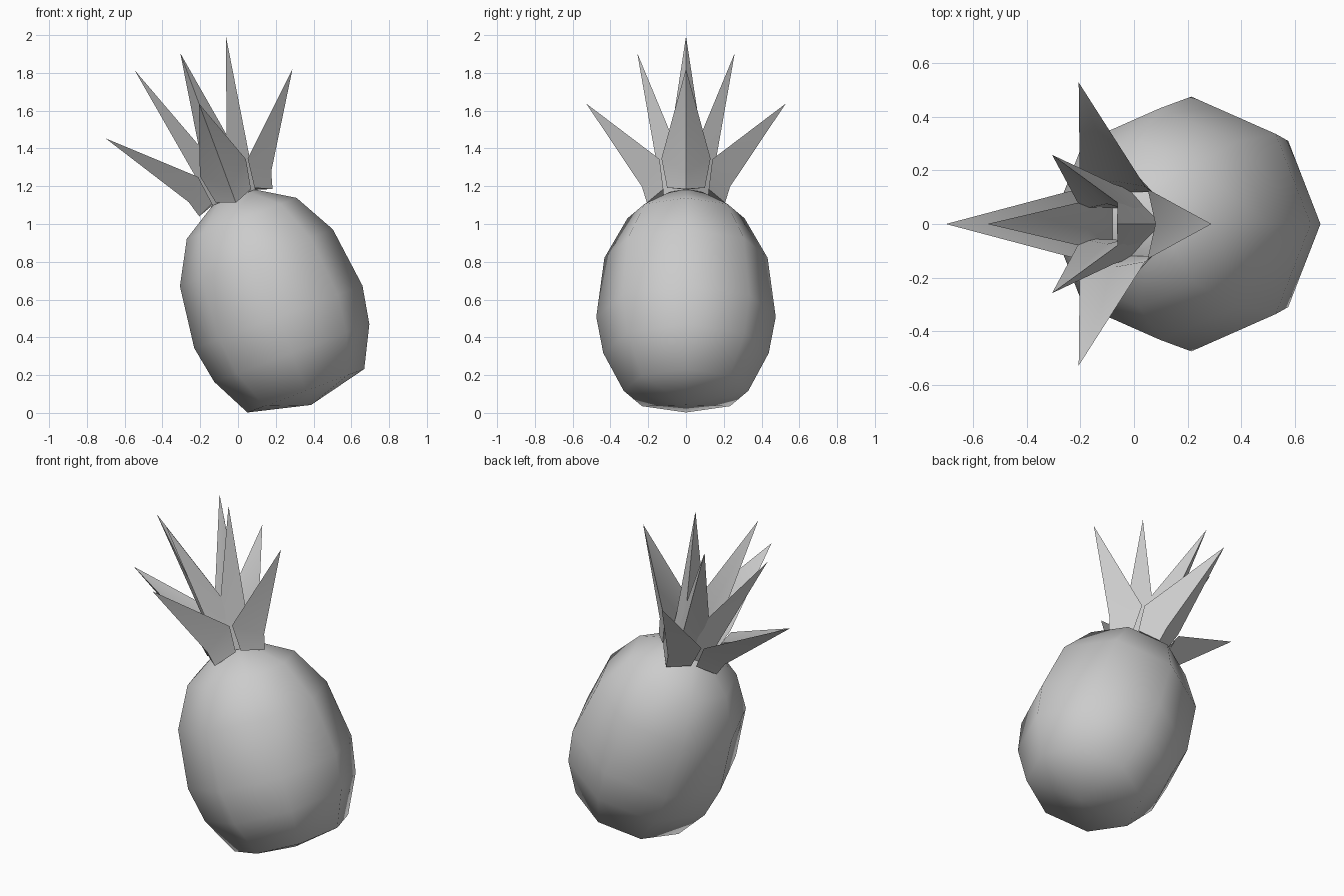
import bpy, bmesh, math
from mathutils import Matrix, Vector

if "Cube" in bpy.data.objects:
    bpy.data.objects.remove(bpy.data.objects["Cube"])

# Shared frame: origin at the neck, z axis leaning 20.4 degrees towards -x
LEAN = Matrix.Translation((-0.025, 0, 1.15)) @ Matrix.Rotation(-math.radians(20.4), 4, 'Y')


def finish(bm, name, angle):
    bmesh.ops.recalc_face_normals(bm, faces=bm.faces)
    bm.transform(LEAN)
    mesh = bpy.data.meshes.new(name)
    bm.to_mesh(mesh)
    bm.free()
    obj = bpy.data.objects.new(name, mesh)
    bpy.context.collection.objects.link(obj)
    bpy.ops.object.select_all(action='DESELECT')
    obj.select_set(True)
    bpy.context.view_layer.objects.active = obj
    bpy.ops.object.shade_smooth_by_angle(angle=math.radians(angle))


def skin(bm, rings, bottom=None, top=None):
    """Join rings of points into a skin; close each end with a pole or a cap."""
    vr = [[bm.verts.new(p) for p in r] for r in rings]
    n = len(vr[0])
    for a, b in zip(vr, vr[1:]):
        for i in range(n):
            j = (i + 1) % n
            bm.faces.new((a[i], a[j], b[j], b[i]))
    for ring, pole in ((vr[0], bottom), (vr[-1], top)):
        if pole is None:
            bm.faces.new(ring)
        else:
            p = bm.verts.new(pole)
            for i in range(n):
                bm.faces.new((ring[i], ring[(i + 1) % n], p))


# Fruit body: eight-sided lathe (radius, height along the axis)
profile = [(0.33, -1.102), (0.438, -0.889), (0.475, -0.685),
           (0.432, -0.351), (0.31, -0.128), (0.12, -0.01)]
bm = bmesh.new()
rings = [[(r * math.cos(k * math.pi / 4), r * math.sin(k * math.pi / 4), h)
          for k in range(8)] for r, h in profile]
skin(bm, rings, bottom=(0, 0, -1.182), top=(0, 0, 0.005))
finish(bm, "fruit_body", 60)


# Leaf: folded blade with an outer keel, two side edges and an inner crease
def section(keel, edge, half, inner):
    return [(keel[0], 0, keel[1]), (edge[0], half, edge[1]),
            (inner[0], 0, inner[1]), (edge[0], -half, edge[1])]


def leaf_tier(name, base, middle, tip):
    for k in range(4):
        bm = bmesh.new()
        skin(bm, [section(*base), section(*middle)], top=(tip[0], 0, tip[1]))
        bm.transform(Matrix.Rotation(k * math.pi / 2, 4, 'Z'))
        finish(bm, f"{name}_{k + 1}", 60)


leaf_tier("outer_leaf",
          ((0.207, -0.04), (0.12, 0.0), 0.10, (0.12, -0.01)),
          ((0.233, 0.05), (0.14, 0.158), 0.13, (0.16, 0.13)),
          (0.528, 0.52))
leaf_tier("inner_leaf",
          ((0.13, -0.02), (0.06, 0.0), 0.07, (0.06, -0.01)),
          ((0.15, 0.15), (0.055, 0.25), 0.09, (0.075, 0.22)),
          (0.258, 0.805))
